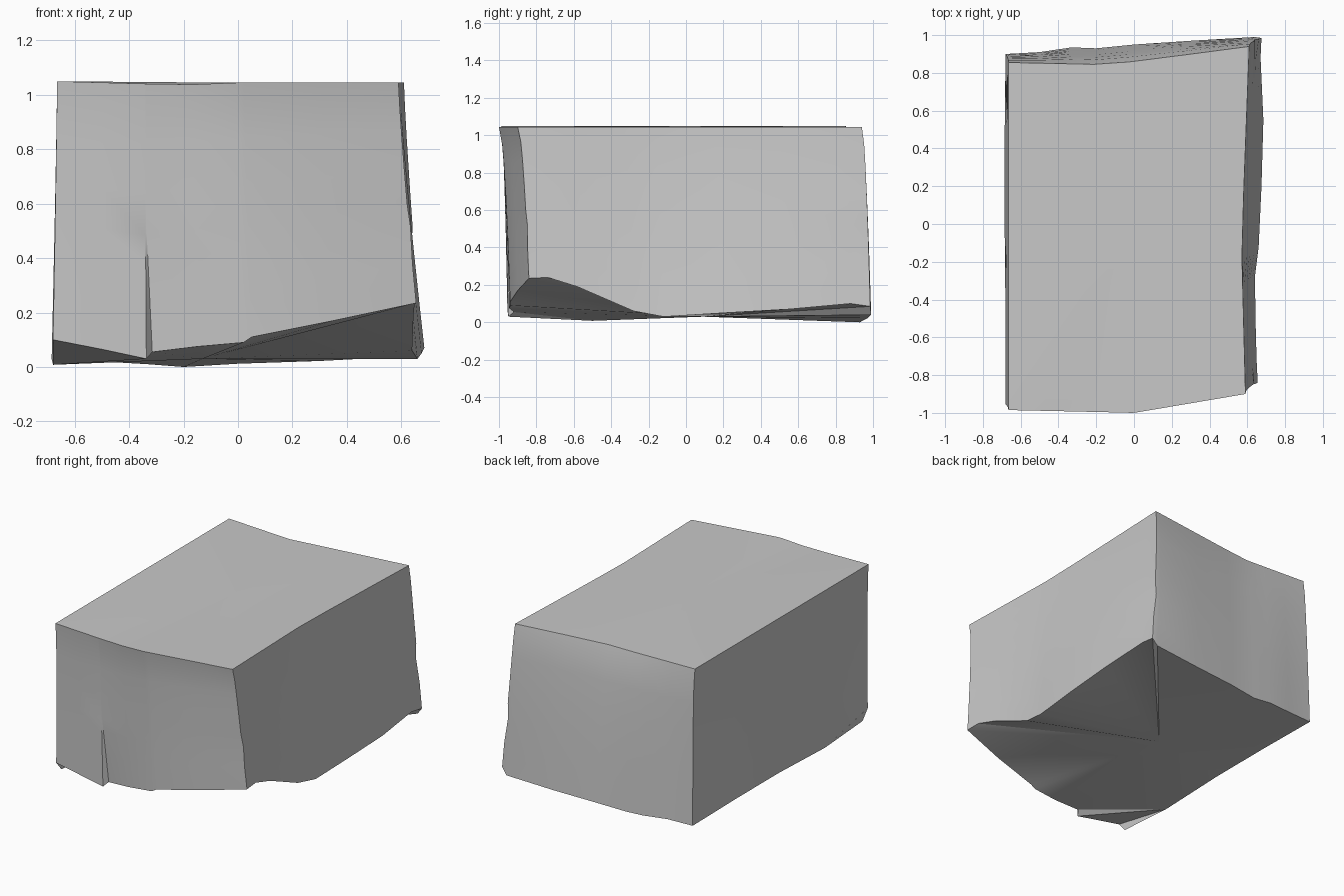
import bpy
import bmesh
import math
from mathutils import Vector

default_cube = bpy.data.objects.get("Cube")
if default_cube:
    bpy.data.objects.remove(default_cube, do_unlink=True)

TOP = 1.045
LEVELS = (0, .1, .22, .4, .55, .65, .82, 1)
PINCH_LEVEL = LEVELS.index(.65)
AXIS_X, AXIS_Y = range(2)


def make_material(name, value):
    material = bpy.data.materials.new(name)
    material.use_nodes = True
    colour = (value, value, value, 1)
    material.diffuse_color = colour
    material.node_tree.nodes["Principled BSDF"].inputs["Base Color"].default_value = colour
    return material


def sample(polyline, axis, t):
    """Point at fraction t of the polyline, measured along one axis."""
    start, end = polyline[0][axis], polyline[-1][axis]
    target = start + (end - start) * t
    for a, b in zip(polyline, polyline[1:]):
        part = (target - a[axis]) / (b[axis] - a[axis])
        if part <= 1.0001:
            return Vector(a).lerp(Vector(b), part)
    return Vector(polyline[-1])


# Corners shared by neighbouring sides: top rim, then lower hem
rim_fl, rim_fr = (-.665, -.985, 1.05), (.59, -.9, TOP)
rim_br, rim_bl = (.61, .94, TOP), (-.665, .855, 1.05)
hem_fl, hem_fr = (-.68, -.955, .1), (.655, -.84, .235)
hem_br, hem_bl = (.675, .985, .085), (-.68, .9, .02)
tuck = (-.333, -.95, .055)

# Each side runs counter-clockwise: measuring axis, rim line, hem line
front = (AXIS_X,
         [rim_fl, (-.2, -.995, 1.037), (0, -1, TOP), rim_fr],
         [hem_fl, (-.5, -.955, .065), (-.337, -.95, .03), tuck,
          (-.15, -.945, .075), (.02, -.94, .09), (.05, -.94, .11), (.35, -.9, .17), hem_fr])
right = (AXIS_Y,
         [rim_fr, (.57, -.12, TOP), (.595, .55, TOP), rim_br],
         [hem_fr, (.65, -.74, .24), (.645, -.58, .19), (.64, -.28, .06),
          (.66, -.12, .03), (.675, .2, .05), (.685, .55, .07), (.67, .88, .1), hem_br])
back = (AXIS_X,
        [rim_br, (0, .86, TOP), (-.2, .845, 1.037), rim_bl],
        [hem_br, (.64, .99, .04), (.3, .97, .022), (0, .95, .012),
         (-.2, .93, 0), (-.33, .935, .01), (-.5, .91, .02), hem_bl])
left = (AXIS_Y,
        [rim_bl, rim_fl],
        [hem_bl, (-.685, .46, .03), (-.685, 0, .03), (-.68, -.5, .008),
         (-.68, -.9, .035), hem_fl])


def wall_columns(axis, rim, hem):
    """Vertical runs of points from the rim to the hem, without the last one."""
    start, end = hem[0][axis], hem[-1][axis]
    for point in hem[:-1]:
        t = (point[axis] - start) / (end - start)
        upper, lower = sample(rim, axis, t), Vector(point)
        column = []
        for f in LEVELS:
            p = upper.lerp(lower, f)
            p.x = upper.x + (lower.x - upper.x) * f ** 1.2
            p.y = upper.y + (lower.y - upper.y) * f ** .55
            column.append(p)
        yield column


def column_at(columns, hem_point):
    return min(columns, key=lambda c: (c[-1] - Vector(hem_point)).length)


columns = [c for side in (front, right, back, left) for c in wall_columns(*side)]

# Press in a tuck that opens towards the hem
for f, p in zip(LEVELS, column_at(columns, tuck)):
    p += Vector((.018, .03, 0)) * max(0, (f - .55) / .45)

# Pinch the two right-hand corners above the hem
column_at(columns, hem_fr)[PINCH_LEVEL] += Vector((.005, .005, 0))
column_at(columns, hem_br)[PINCH_LEVEL] += Vector((-.012, 0, 0))

# Skin the columns and close the top
bm = bmesh.new()
grid = [[bm.verts.new(p) for p in column] for column in columns]
top_centre = bm.verts.new((-.03, 0, TOP))
for here, following in zip(grid, grid[1:] + grid[:1]):
    for i in range(len(LEVELS) - 1):
        bm.faces.new((here[i], here[i + 1], following[i + 1], following[i]))
    bm.faces.new((here[0], following[0], top_centre))

# Underside: a folded corner behind the tuck, then a fan over the rest
hem = [column[-1] for column in grid]
corner = hem[-2:] + hem[:4]
for a, b in zip(corner, corner[1:]):
    bm.faces.new((b, a, hem[-2 - 0]) if hem[-2] not in (a, b) else (b, a, corner[2])) \
        if hem[-2] not in (a, b) else None
base_centre = bm.verts.new((-.13, .09, .03))
rest = hem[3:-1]
for a, b in zip(rest, rest[1:] + rest[:1]):
    bm.faces.new((b, a, base_centre))
bmesh.ops.recalc_face_normals(bm, faces=bm.faces[:])

mesh = bpy.data.meshes.new("draped_block")
bm.to_mesh(mesh)
bm.free()
block = bpy.data.objects.new("draped_block", mesh)
bpy.context.collection.objects.link(block)
mesh.materials.append(make_material("plain grey", .58))

bpy.ops.object.select_all(action="DESELECT")
block.select_set(True)
bpy.context.view_layer.objects.active = block
bpy.ops.object.shade_smooth_by_angle(angle=math.radians(30))
